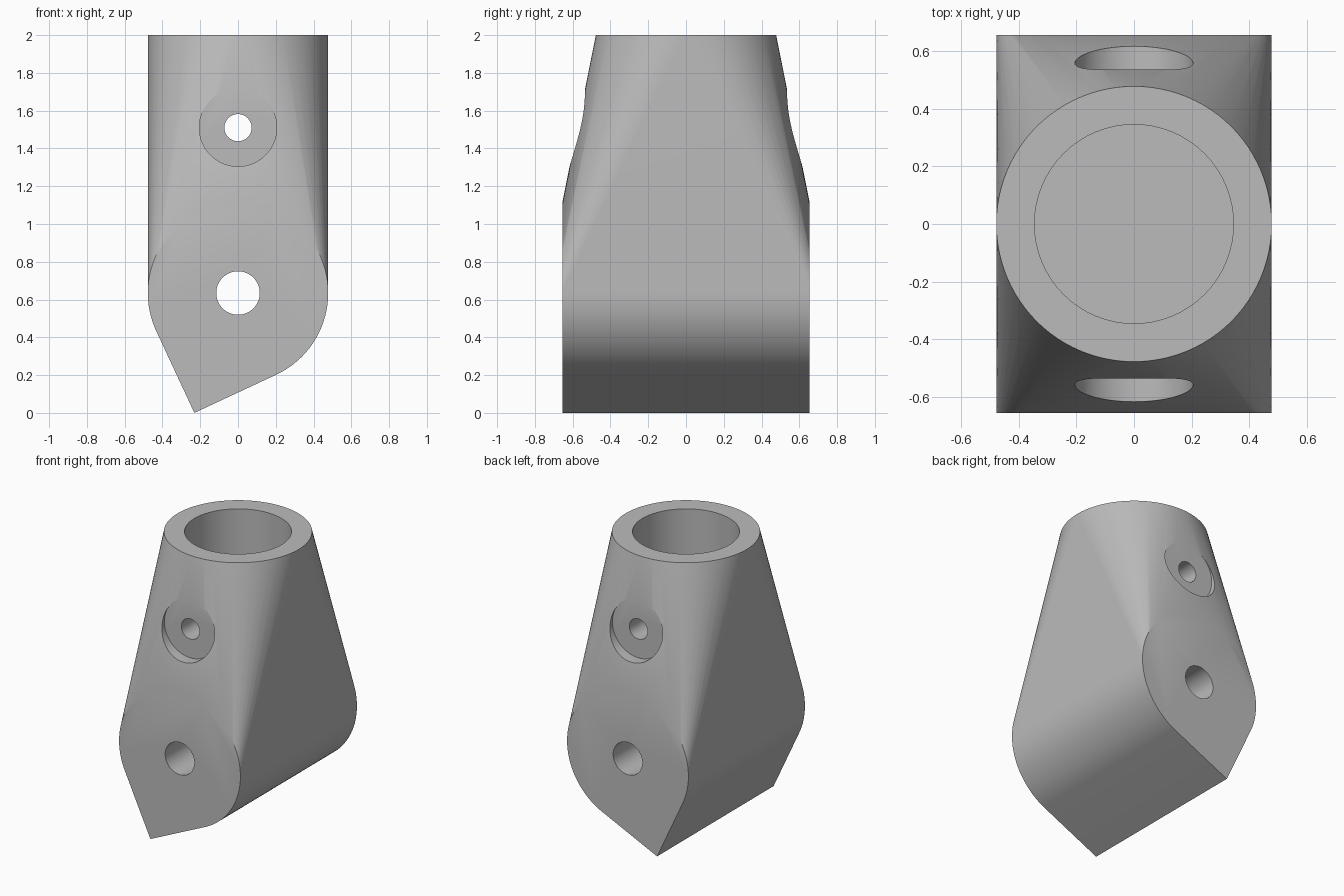
import bpy, bmesh
from math import sin, cos, pi, radians

if "Cube" in bpy.data.objects:
    bpy.data.objects.remove(bpy.data.objects["Cube"], do_unlink=True)

R = 0.4775          # shared radius of socket and knuckle
HALF = 0.655        # half depth of the knuckle
CORNER = 2 ** 0.5 * R
TILT = radians(20)  # lean of the pointed heel
PIN_Z = CORNER * cos(TILT)
BOLT_Z = 1.51

grey = bpy.data.materials.new("mid grey")
grey.use_nodes = True
colour = (0.5, 0.5, 0.5, 1)
grey.diffuse_color = colour
grey.node_tree.nodes["Principled BSDF"].inputs["Base Color"].default_value = colour


def ring(n):
    return [(R * cos(2 * pi * i / n), R * sin(2 * pi * i / n)) for i in range(n)]


# Body: hull of the round socket rim and the knuckle with its pointed heel
bm = bmesh.new()
for x, y in ring(96):
    bm.verts.new((x, y, 2))
for y in (-HALF, HALF):
    for x, z in ring(96):
        bm.verts.new((x, y, PIN_Z + z))
    bm.verts.new((-CORNER * sin(TILT), y, 0))
hull = bmesh.ops.convex_hull(bm, input=bm.verts)
unused = [v for v in bm.verts if not v.link_faces]
bmesh.ops.delete(bm, geom=unused, context='VERTS')
bmesh.ops.dissolve_limit(bm, angle_limit=radians(0.05), verts=bm.verts, edges=bm.edges)
bmesh.ops.recalc_face_normals(bm, faces=bm.faces)
mesh = bpy.data.meshes.new("socket_bracket")
bm.to_mesh(mesh)
bm.free()
mesh.materials.append(grey)
body = bpy.data.objects.new("socket_bracket", mesh)
bpy.context.collection.objects.link(body)


def drill(name, radius, depth, location, along_y=True):
    bpy.ops.mesh.primitive_cylinder_add(
        vertices=64, radius=radius, depth=depth, location=location,
        rotation=(pi / 2 if along_y else 0, 0, 0))
    cutter = bpy.context.object
    cutter.name = name
    cutter.data.materials.append(grey)
    mod = body.modifiers.new(name, 'BOOLEAN')
    mod.operation = 'DIFFERENCE'
    mod.solver = 'EXACT'
    mod.object = cutter
    bpy.context.view_layer.objects.active = body
    bpy.ops.object.modifier_apply(modifier=name)
    bpy.data.objects.remove(cutter, do_unlink=True)


# Tube socket, pin hole, bolt hole and bolt head recesses
drill("tube_socket", 0.345, 1.2, (0, 0, 1.6), along_y=False)
drill("pin_hole", 0.115, 2, (0, 0, PIN_Z))
drill("bolt_hole", 0.072, 2, (0, 0, BOLT_Z))
for side in (-1, 1):
    drill("bolt_recess", 0.205, 0.4, (0, side * 0.735, BOLT_Z))

# Smooth curved walls, crisp rims
bpy.ops.object.select_all(action='DESELECT')
body.select_set(True)
bpy.context.view_layer.objects.active = body
bpy.ops.object.shade_smooth_by_angle(angle=radians(30))
